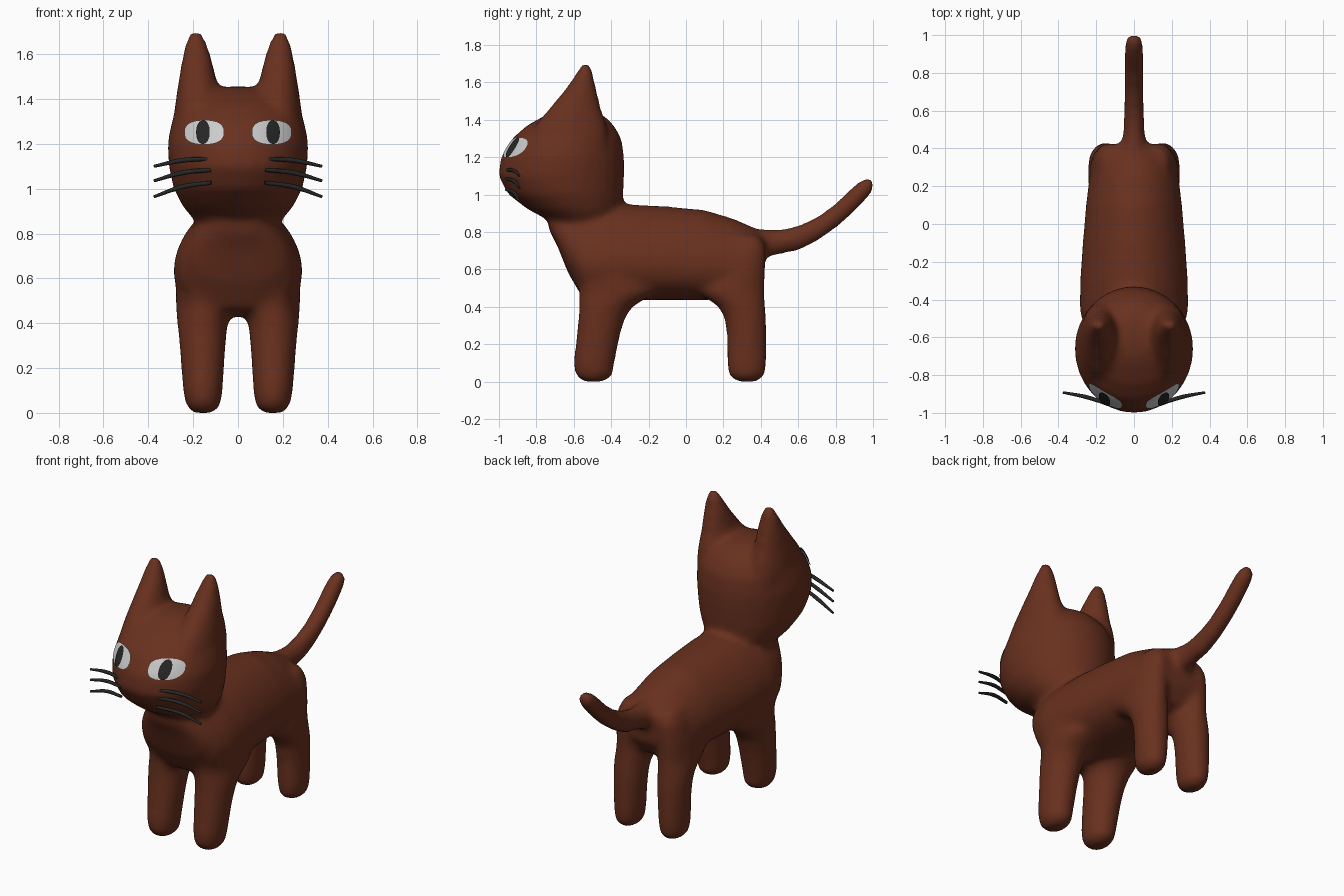
import bpy, bmesh
from math import cos, sin, pi, copysign

if "Cube" in bpy.data.objects:
    bpy.data.objects.remove(bpy.data.objects["Cube"])


def material(name, rgb):
    m = bpy.data.materials.new(name)
    m.diffuse_color = (*rgb, 1)
    m.use_nodes = True
    m.node_tree.nodes["Principled BSDF"].inputs["Base Color"].default_value = m.diffuse_color
    return m


FUR = material("brown_fur", (0.14, 0.03, 0.013))
WHITE = material("eye_white", (0.72, 0.72, 0.72))
DARK = material("dark", (0.02, 0.02, 0.02))


def add_object(name, data, mat):
    ob = bpy.data.objects.new(name, data)
    bpy.context.collection.objects.link(ob)
    data.materials.append(mat)
    return ob


def loft(bm, sections, axis, side=1, sag=0, n=32):
    """Closed tube of rings; section = (position, x0, x1, min, max).
    sag lowers the widest point for an egg-shaped ring."""
    rings = []
    for p, x0, x1, v0, v1 in sections:
        ring = []
        for i in range(n):
            a = 2 * pi * i / n
            x = side * ((x0 + x1) / 2 + (x1 - x0) / 2 * cos(a))
            v = (v0 + v1) / 2 + (v1 - v0) / 2 * (sin(a) - sag * cos(a) ** 2)
            ring.append(bm.verts.new((x, v, p) if axis == "z" else (x, p, v)))
        rings.append(ring)
    for r, s in zip(rings, rings[1:]):
        for i in range(n):
            j = (i + 1) % n
            bm.faces.new((r[i], r[j], s[j], s[i]))
    bm.faces.new(rings[0])
    bm.faces.new(rings[-1])


bm = bmesh.new()

# Torso: y, half width, bottom, top
torso = [(-.735, .08, .815, .9), (-.69, .15, .73, .91), (-.63, .215, .58, .92),
         (-.56, .26, .46, .935), (-.46, .288, .43, .945), (-.3, .286, .435, .948),
         (-.1, .272, .435, .937), (.1, .255, .435, .918), (.25, .237, .445, .873),
         (.36, .21, .48, .825), (.42, .15, .58, .79)]
loft(bm, [(y, -w, w, lo, hi) for y, w, lo, hi in torso], "y", sag=.22)

# Tail: y, half width, bottom, top
tail = [(.3, .075, .65, .82), (.42, .066, .66, .815), (.5, .055, .68, .813),
        (.6, .054, .698, .835), (.7, .054, .748, .88), (.8, .054, .818, .955),
        (.88, .054, .888, 1.032), (.94, .052, .948, 1.082), (.98, .044, .993, 1.092),
        (1.006, .026, 1.03, 1.08)]
loft(bm, [(y, -w, w, lo, hi) for y, w, lo, hi in tail], "y")

# Head: z, half width, front, back
head = [(.83, .17, -.67, -.40), (.87, .205, -.75, -.37), (.92, .247, -.845, -.345),
        (1.0, .288, -.95, -.335), (1.1, .309, -1.004, -.33), (1.2, .315, -.99, -.33),
        (1.3, .297, -.93, -.345), (1.37, .25, -.85, -.385), (1.42, .18, -.76, -.435),
        (1.445, .11, -.70, -.49), (1.456, .04, -.63, -.56)]
loft(bm, [(z, -w, w, f, b) for z, w, f, b in head], "z")

# Ears and legs: z, inner x, outer x, front y, back y
ear = [(1.25, .11, .28, -.80, -.42), (1.32, .085, .288, -.83, -.42),
       (1.4, .075, .277, -.785, -.43), (1.45, .085, .27, -.74, -.452),
       (1.5, .1, .262, -.70, -.463), (1.55, .11, .255, -.657, -.475),
       (1.6, .123, .246, -.62, -.487), (1.66, .142, .233, -.58, -.5),
       (1.705, .165, .212, -.555, -.513)]
front_leg = [(.0, .11, .20, -.55, -.44), (.03, .077, .232, -.592, -.392),
             (.1, .068, .246, -.602, -.382), (.25, .058, .257, -.585, -.352),
             (.34, .052, .265, -.575, -.325), (.4, .045, .271, -.573, -.285),
             (.44, .03, .275, -.573, -.22), (.48, .03, .277, -.573, -.15),
             (.58, .04, .278, -.59, -.2), (.72, .05, .24, -.55, -.3)]
back_leg = [(.0, .11, .19, .27, .38), (.03, .08, .222, .228, .422),
            (.1, .07, .232, .218, .432), (.25, .06, .237, .218, .432),
            (.34, .055, .241, .205, .43), (.4, .05, .243, .172, .425),
            (.44, .04, .244, .115, .422), (.48, .04, .244, .05, .42),
            (.6, .045, .234, .12, .425), (.71, .055, .212, .19, .43),
            (.78, .07, .175, .25, .395)]
for side in (-1, 1):
    for part in (ear, front_leg, back_leg):
        loft(bm, part, "z", side)

# Fuse everything into one soft skin
bmesh.ops.recalc_face_normals(bm, faces=bm.faces)
mesh = bpy.data.meshes.new("cat_body")
bm.to_mesh(mesh)
bm.free()
body = add_object("cat_body", mesh, FUR)
fuse = body.modifiers.new("fuse", "REMESH")
fuse.mode = "VOXEL"
fuse.voxel_size = 0.018
fuse.use_smooth_shade = True
soft = body.modifiers.new("soften", "SMOOTH")
soft.factor = 0.5
soft.iterations = 13


def eye_patch(name, cx, cz, rx, rz, power, offset, mat):
    """Rounded patch laid onto the face."""
    b = bmesh.new()
    n, steps = 32, 6
    rings = []
    for k in range(1, steps + 1):
        ring = []
        for i in range(n):
            c, s = cos(2 * pi * i / n), sin(2 * pi * i / n)
            x = copysign(abs(c) ** power, c) * rx * k / steps
            z = copysign(abs(s) ** power, s) * rz * k / steps
            ring.append(b.verts.new((cx + x, -1.5, cz + z)))
        rings.append(ring)
    centre = b.verts.new((cx, -1.5, cz))
    for i in range(n):
        j = (i + 1) % n
        b.faces.new((centre, rings[0][i], rings[0][j]))
        for r, s in zip(rings, rings[1:]):
            b.faces.new((r[i], s[i], s[j], r[j]))
    for f in b.faces:
        f.smooth = True
    me = bpy.data.meshes.new(name)
    b.to_mesh(me)
    b.free()
    wrap = add_object(name, me, mat).modifiers.new("lay_on_face", "SHRINKWRAP")
    wrap.target = body
    wrap.wrap_method = "PROJECT"
    wrap.wrap_mode = "ABOVE_SURFACE"
    wrap.use_project_y = True
    wrap.use_positive_direction = True
    wrap.offset = offset


def whisker(name, points):
    cu = bpy.data.curves.new(name, "CURVE")
    cu.dimensions = "3D"
    cu.bevel_depth = 0.011
    cu.bevel_resolution = 2
    cu.use_fill_caps = True
    sp = cu.splines.new("BEZIER")
    sp.bezier_points.add(len(points) - 1)
    for bp, co, r in zip(sp.bezier_points, points, (0.8, 1, 0.6)):
        bp.co, bp.radius = co, r
        bp.handle_left_type = bp.handle_right_type = "AUTO"
    sp.resolution_u = 8
    add_object(name, cu, DARK)


# Eyes and whiskers on both sides
for side, label in ((-1, "left"), (1, "right")):
    eye_patch(f"eye_{label}", side * .147, 1.248, .087, .053, .8, .008, WHITE)
    eye_patch(f"pupil_{label}", side * .15, 1.246, .029, .05, .9, .014, DARK)
    for k, (z0, z1) in enumerate(((1.133, 1.10), (1.084, 1.035), (1.027, .964))):
        zm = z0 * .6 + z1 * .4 + .006
        whisker(f"whisker_{label}_{k + 1}",
                [(side * .12, -.96, z0), (side * .25, -.917, zm), (side * .375, -.892, z1)])
